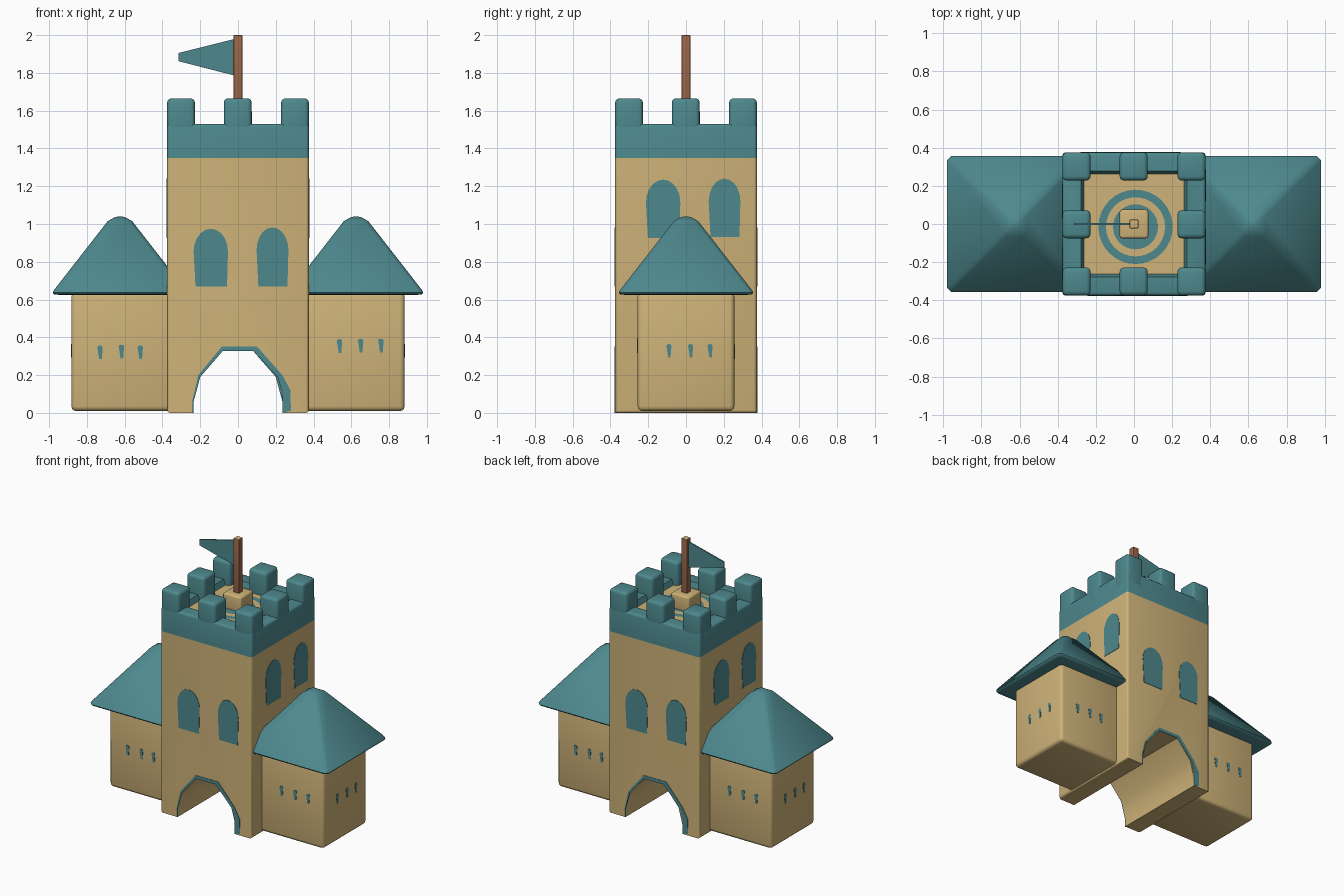
import bpy, bmesh, math
from mathutils import Matrix

if "Cube" in bpy.data.objects:
    bpy.data.objects.remove(bpy.data.objects["Cube"])

def material(name, rgb):
    m = bpy.data.materials.new(name)
    m.diffuse_color = (*rgb, 1)
    m.use_nodes = True
    m.node_tree.nodes["Principled BSDF"].inputs["Base Color"].default_value = m.diffuse_color
    return m

TAN = material("sand stone", (0.62, 0.45, 0.19))
TEAL = material("teal", (0.075, 0.25, 0.27))
BROWN = material("brown wood", (0.33, 0.13, 0.065))

def finish(bm, name, mats, rule=None, angle=35):
    bmesh.ops.recalc_face_normals(bm, faces=bm.faces)
    bm.normal_update()
    if rule:
        for f in bm.faces:
            f.material_index = rule(f)
    me = bpy.data.meshes.new(name)
    bm.to_mesh(me)
    bm.free()
    for m in mats:
        me.materials.append(m)
    me.shade_smooth()
    me.set_sharp_from_angle(angle=math.radians(angle))
    ob = bpy.data.objects.new(name, me)
    bpy.context.collection.objects.link(ob)
    return ob

def prism(profile, y0, y1):
    """Extrude an (x, z) outline from y0 to y1."""
    bm = bmesh.new()
    f = bm.faces.new([bm.verts.new((x, y0, z)) for x, z in profile])
    r = bmesh.ops.extrude_face_region(bm, geom=[f])
    for v in r["geom"]:
        if isinstance(v, bmesh.types.BMVert):
            v.co.y = y1
    bmesh.ops.recalc_face_normals(bm, faces=bm.faces)
    return bm

def box(name, x, y, z, mats, bevel=0.02, rule=None):
    bm = prism([(x[0], z[0]), (x[1], z[0]), (x[1], z[1]), (x[0], z[1])], *y)
    if bevel:
        bmesh.ops.bevel(bm, geom=bm.edges[:], offset=bevel, segments=3,
                        profile=0.5, affect='EDGES')
    return finish(bm, name, mats, rule, 50)

def plate(name, profile, dist, turn):
    """Thin painted plate on the wall at distance dist, turned about z."""
    bm = prism(profile, -dist - 0.003, -dist + 0.004)
    bm.transform(Matrix.Rotation(math.radians(turn), 4, 'Z'))
    finish(bm, name, [TEAL])

def arched(u0, u1, z0, z1, rise=0.12, n=10):
    c, r = (u0 + u1) / 2, (u1 - u0) / 2
    pts = [(u0 + 0.01, z0), (u1 - 0.005, z0)]
    for i in range(n + 1):
        a = math.pi * i / n
        pts.append((c + r * math.cos(a), z1 - rise + rise * math.sin(a)))
    return pts

# Tower with gate tunnel, teal crown and sunken roof floor
W, TOP, FLOOR = 0.375, 1.53, 1.49
arch = [(-0.235, 0), (-0.235, 0.06), (-0.2, 0.19), (-0.08, 0.328),
        (0.08, 0.328), (0.21, 0.19), (0.235, 0.1), (0.235, 0)]
bm = prism([(-W, 0)] + arch + [(W, 0), (W, TOP), (-W, TOP)], -W, W)
bmesh.ops.bevel(bm, geom=[e for e in bm.edges if all(abs(v.co.x) > 0.37 for v in e.verts)],
                offset=0.016, segments=3, profile=0.5, affect='EDGES')
bmesh.ops.bisect_plane(bm, geom=bm.verts[:] + bm.edges[:] + bm.faces[:],
                       plane_co=(0, 0, 1.35), plane_no=(0, 0, 1))
bm.normal_update()
deck = max((f for f in bm.faces if f.normal.z > 0.99 and f.calc_center_median().z > 1.5),
           key=lambda f: f.calc_area())
bmesh.ops.inset_region(bm, faces=[deck], thickness=0.115)
bmesh.ops.inset_region(bm, faces=[deck], thickness=0.02)
for v in deck.verts:
    v.co.z = FLOOR

def tower_rule(f):
    z = f.calc_center_median().z
    return int(z > 1.35 and not (f.normal.z > 0.95 and z < FLOOR + 0.01))

finish(bm, "tower", [TAN, TEAL], tower_rule)

# Battlements
spots = [(-W, -0.228), (-0.075, 0.072), (0.228, W)]
for i, xs in enumerate(spots):
    for j, ys in enumerate(spots):
        if (i, j) != (1, 1):
            box(f"merlon_{i}_{j}", xs, ys, (1.42, 1.665), [TEAL], 0.022)

# Painted rings on the roof floor
def ring(name, r0, r1, n=32):
    bm = bmesh.new()
    loops = []
    for r in (r0, r1):
        loops.append([bm.verts.new((0.008 + r * math.cos(2 * math.pi * k / n),
                                    -0.015 + r * math.sin(2 * math.pi * k / n),
                                    FLOOR + 0.003)) for k in range(n)])
    a, b = loops
    for k in range(n):
        bm.faces.new((a[k], b[k], b[(k + 1) % n], a[(k + 1) % n]))
    finish(bm, name, [TEAL])

ring("floor_ring_outer", 0.155, 0.195)
ring("floor_ring_inner", 0.02, 0.118)

# Flag: base block, pole, pennant
box("flag_base", (-0.075, 0.075), (-0.075, 0.075), (1.47, 1.6), [TAN], 0.012)
box("flag_pole", (-0.023, 0.023), (-0.023, 0.023), (1.58, 2.0), [BROWN, TAN], 0.004,
    lambda f: int(f.normal.z > 0.9))
finish(prism([(-0.015, 1.785), (-0.015, 1.98), (-0.315, 1.905), (-0.315, 1.862)],
             -0.005, 0.005), "pennant", [TEAL])

# Side wings with hipped roofs
rings = [(0.325, 0.625), (0.35, 0.628), (0.356, 0.637), (0.348, 0.652),
         (0.065, 1.015), (0.03, 1.035), (0.004, 1.041)]
for side, s in (("left", -1), ("right", 1)):
    box(side + "_wing", sorted((s * 0.34, s * 0.882)), (-0.256, 0.256), (0.01, 0.64),
        [TAN], 0.025)
    bm = bmesh.new()
    prev = None
    for h, z in rings:
        c = min(0.022, h * 0.4)
        pts = [(h, -h + c), (h, h - c), (h - c, h), (-h + c, h),
               (-h, h - c), (-h, -h + c), (-h + c, -h), (h - c, -h)]
        cur = [bm.verts.new((s * 0.625 + x, y, z)) for x, y in pts]
        if prev:
            for k in range(8):
                bm.faces.new((prev[k], prev[(k + 1) % 8], cur[(k + 1) % 8], cur[k]))
        else:
            bm.faces.new(cur[::-1])
        prev = cur
    bm.faces.new(prev)
    finish(bm, side + "_wing_roof", [TEAL], angle=50)

# Painted windows, slits and gate trim, repeated on opposite sides
outer = [(-0.243, 0), (-0.243, 0.06), (-0.21, 0.2), (-0.085, 0.352),
         (0.1, 0.352), (0.235, 0.2), (0.278, 0.12), (0.28, 0.012)]
for side, t in (("front", 0), ("back", 180)):
    plate(side + "_window_a", arched(-0.235, -0.053, 0.668, 0.975), W, t)
    plate(side + "_window_b", arched(0.098, 0.267, 0.668, 0.982), W, t)
    plate(side + "_gate_trim", outer + arch[::-1], W, t)
    for i, (u, z) in enumerate([(-0.73, 0.285), (-0.617, 0.288), (-0.517, 0.285),
                                (0.538, 0.318), (0.65, 0.32), (0.757, 0.32)]):
        plate(f"{side}_slit_{i}", arched(u - 0.015, u + 0.014, z, z + 0.073, 0.01, 4), 0.256, t)
for side, t in (("right", 90), ("left", 270)):
    plate(side + "_window_a", arched(-0.212, -0.03, 0.925, 1.235), W, t)
    plate(side + "_window_b", arched(0.12, 0.288, 0.93, 1.24), W, t)
    for i, u in enumerate((-0.09, 0.025, 0.128)):
        plate(f"{side}_slit_{i}", arched(u - 0.014, u + 0.013, 0.292, 0.365, 0.01, 4), 0.882, t)
